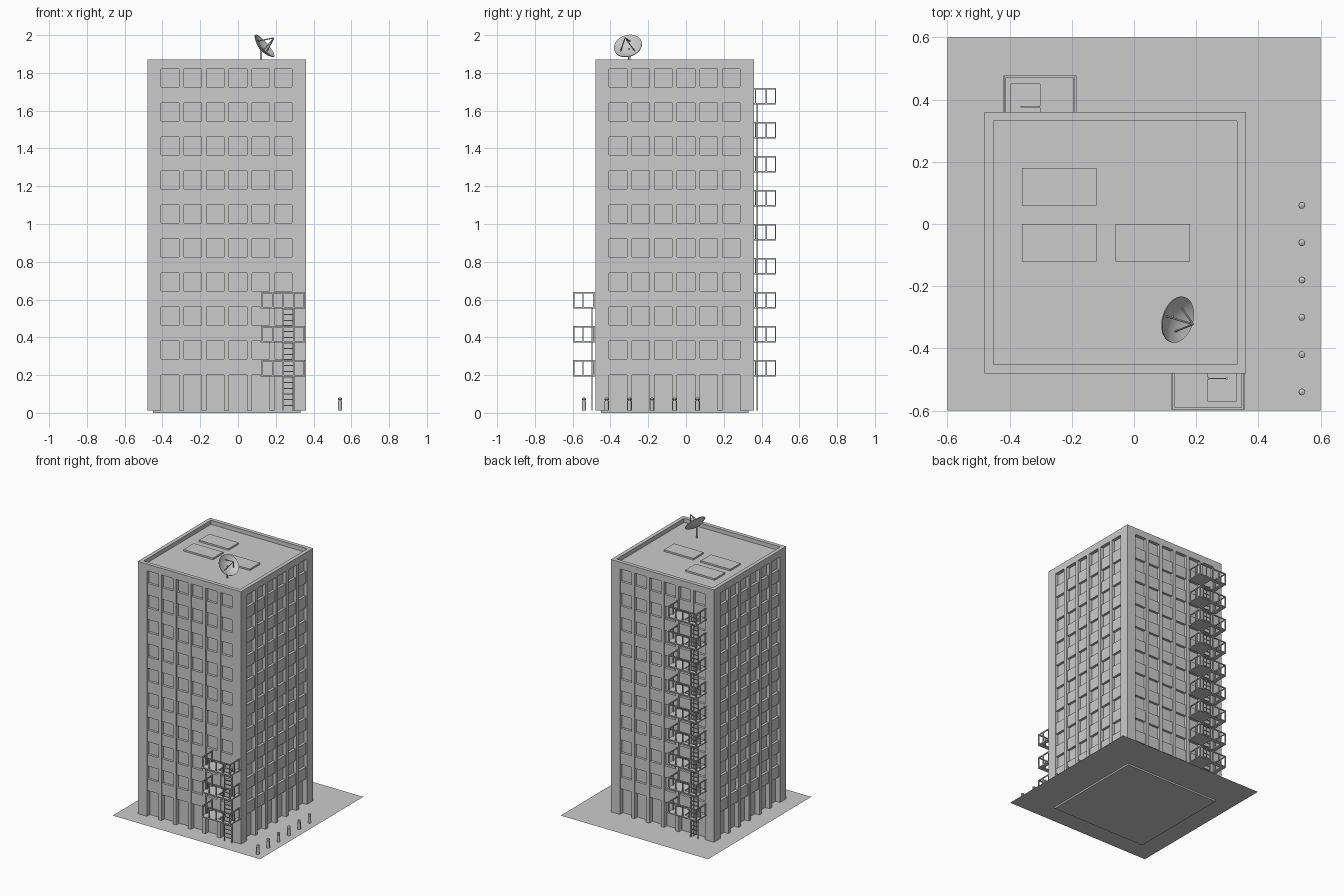
import bpy, bmesh, math
from mathutils import Vector, Matrix

if "Cube" in bpy.data.objects:
    bpy.data.objects.remove(bpy.data.objects["Cube"])

grey = bpy.data.materials.new("concrete_grey")
grey.diffuse_color = (0.6, 0.6, 0.6, 1)
grey.use_nodes = True
grey.node_tree.nodes["Principled BSDF"].inputs["Base Color"].default_value = grey.diffuse_color
C = -0.06            # tower centre in x and y
H = 0.42             # tower half width
G = 0.012            # ground level
ROOF, TOP = 1.84, 1.87


def finish(name, bm, smooth=False):
    bmesh.ops.remove_doubles(bm, verts=bm.verts, dist=1e-5)
    me = bpy.data.meshes.new(name)
    bm.to_mesh(me)
    bm.free()
    me.materials.append(grey)
    ob = bpy.data.objects.new(name, me)
    bpy.context.collection.objects.link(ob)
    if smooth:
        bpy.context.view_layer.objects.active = ob
        ob.select_set(True)
        bpy.ops.object.shade_smooth_by_angle(angle=math.radians(35))
        ob.select_set(False)
    return ob


def box(bm, x0, x1, y0, y1, z0, z1):
    m = Matrix.Translation(((x0 + x1) / 2, (y0 + y1) / 2, (z0 + z1) / 2))
    bmesh.ops.create_cube(bm, size=1, matrix=m @ Matrix.Diagonal((x1 - x0, y1 - y0, z1 - z0, 1)))


def rod(bm, a, b, r, n=8):
    a, b = Vector(a), Vector(b)
    rot = (b - a).to_track_quat('Z', 'Y').to_matrix().to_4x4()
    bmesh.ops.create_cone(bm, cap_ends=True, segments=n, radius1=r, radius2=r,
                          depth=(b - a).length, matrix=Matrix.Translation((a + b) / 2) @ rot)


def lathe(bm, profile, n, matrix=Matrix()):
    rings = [[bm.verts.new(matrix @ Vector((r * math.cos(t * math.tau / n), r * math.sin(t * math.tau / n), z)))
              for t in range(n)] for r, z in profile]
    for lo, hi in zip(rings, rings[1:]):
        for i in range(n):
            bm.faces.new((lo[i], lo[(i + 1) % n], hi[(i + 1) % n], hi[i]))


def quad(bm, *pts):
    bm.faces.new([bm.verts.new(p) for p in pts])


# ground sheet and the foundation under it
bm = bmesh.new()
quad(bm, (-.6, -.6, G), (.6, -.6, G), (.6, .6, G), (-.6, .6, G))
finish("ground_sheet", bm)
bm = bmesh.new()
box(bm, C - .39, C + .39, C - .39, C + .39, 0, G)
finish("foundation", bm)

# facade: stepped relief of piers, spandrels, windows and ground floor bays
xs = [-H] + [c * .12 + s * .047 for c in (-2.5, -1.5, -.5, .5, 1.5, 2.5) for s in (-1, 1)] + [H]
zs = [G, .2]
for f in range(9):
    zs += [.2 + .18 * f + .085, .2 + .18 * f + .18]
zs.append(TOP)


def depth(i, j):
    if i % 2 == 0 or j == len(zs) - 2:
        return 0                      # pier or top band
    if j == 0:
        return .035                   # ground floor
    return .007 if j % 2 else .025    # spandrel or window


bm = bmesh.new()
nx, nz = len(xs) - 1, len(zs) - 1
for i in range(nx):
    for j in range(nz):
        x0, x1, z0, z1 = xs[i], xs[i + 1], zs[j], zs[j + 1]
        d = depth(i, j)
        y = d - H
        quad(bm, (x0, y, z0), (x1, y, z0), (x1, y, z1), (x0, y, z1))
        if i + 1 < nx and depth(i + 1, j) != d:
            e = depth(i + 1, j) - H
            p = [(x1, y, z0), (x1, e, z0), (x1, e, z1), (x1, y, z1)]
            quad(bm, *p)
        if j + 1 < nz and depth(i, j + 1) != d:
            e = depth(i, j + 1) - H
            p = [(x0, y, z1), (x1, y, z1), (x1, e, z1), (x0, e, z1)]
            quad(bm, *p)
base = bm.verts[:] + bm.edges[:] + bm.faces[:]
for k in (1, 2, 3):
    new = bmesh.ops.duplicate(bm, geom=base)["geom"]
    bmesh.ops.rotate(bm, cent=(0, 0, 0), matrix=Matrix.Rotation(k * math.pi / 2, 3, 'Z'),
                     verts=[v for v in new if isinstance(v, bmesh.types.BMVert)])
# parapet rim, its inner wall and the roof deck
q = H - .028
corners = [(-1, -1), (1, -1), (1, 1), (-1, 1)]
for k in range(4):
    (ax, ay), (bx, by) = corners[k], corners[(k + 1) % 4]
    quad(bm, (ax * H, ay * H, TOP), (bx * H, by * H, TOP), (bx * q, by * q, TOP), (ax * q, ay * q, TOP))
    quad(bm, (ax * q, ay * q, TOP), (bx * q, by * q, TOP), (bx * q, by * q, ROOF), (ax * q, ay * q, ROOF))
quad(bm, *[(a * q, b * q, ROOF) for a, b in corners])
bmesh.ops.translate(bm, verts=bm.verts, vec=(C, C, 0))
bmesh.ops.remove_doubles(bm, verts=bm.verts, dist=1e-5)
bmesh.ops.recalc_face_normals(bm, faces=bm.faces)
finish("tower_walls", bm)

# low plates on the roof
bm = bmesh.new()
for x, y in ((-.36, .06), (-.36, -.12), (-.06, -.12)):
    box(bm, x, x + .24, y, y + .12, ROOF, ROOF + .012)
finish("roof_plates", bm)


# fire escape: slabs with a hatch, railings and a ladder
def fire_escape(name, floors, turned):
    bm = bmesh.new()
    r = .0035
    for f in range(floors):
        z = .2 + .18 * f
        for x0, x1, y0, y1 in ((.12, .237, -.597, -.48), (.33, .355, -.597, -.48), (.237, .33, -.597, -.57)):
            box(bm, x0, x1, y0, y1, z - .008, z)
        t = z + .08
        box(bm, .125, .353, -.594 - r, -.594 + r, t - .007, t)
        for x in (.128, .35):
            box(bm, x - r, x + r, -.594, -.48, t - .007, t)
            for y in (-.545, -.488):
                box(bm, x - r, x + r, y - r, y + r, z, t)
        for k in range(5):
            x = .128 + k * .0555
            box(bm, x - r, x + r, -.594 - r, -.594 + r, z, t)
    end = .2 + .18 * (floors - 1)
    for x in (.238, .297):
        box(bm, x - .003, x + .003, -.5, -.494, G, end)
    z = .04
    while z < end:
        box(bm, .238, .297, -.499, -.495, z - .0025, z + .0025)
        z += .03
    if turned:
        bmesh.ops.transform(bm, verts=bm.verts, matrix=Matrix.Translation((-.065, -.12, 0)) @ Matrix.Rotation(math.pi, 4, 'Z'))
    finish(name, bm)


fire_escape("front_fire_escape", 3, False)
fire_escape("back_fire_escape", 9, True)

# row of bollards
bm = bmesh.new()
for k in range(6):
    lathe(bm, [(.011, 0), (.011, .05), (.008, .052), (.008, .056), (.011, .058), (.01, .066), (.0005, .07)],
          12, Matrix.Translation((.54, .06 - .12 * k, G)))
finish("bollards", bm, True)

# satellite dish: pole, bowl, feed struts
bm = bmesh.new()
rod(bm, (.122, -.3, ROOF), (.122, -.3, 1.93), .006, 12)
finish("dish_pole", bm, True)
n = Vector((.74, -.22, .64)).normalized()
M = Matrix.Translation((.142, -.308, 1.944)) @ n.to_track_quat('Z', 'Y').to_matrix().to_4x4()
bm = bmesh.new()
R, D = .076, .026
inner = [(R * s, D * (s * s - 1)) for s in (.01, .25, .5, .75, 1)]
outer = [(R * s, D * (s * s - 1) - .004) for s in (1, .75, .5, .25, .01)]
lathe(bm, inner + outer, 32, M)
bmesh.ops.recalc_face_normals(bm, faces=bm.faces)
finish("dish_bowl", bm, True)
bm = bmesh.new()
tip = M @ Vector((0, 0, .065))
for k in range(3):
    a = k * math.tau / 3 + math.pi / 2
    rod(bm, M @ Vector((.045 * math.cos(a), .045 * math.sin(a), -.017)), tip, .003)
finish("dish_struts", bm)
